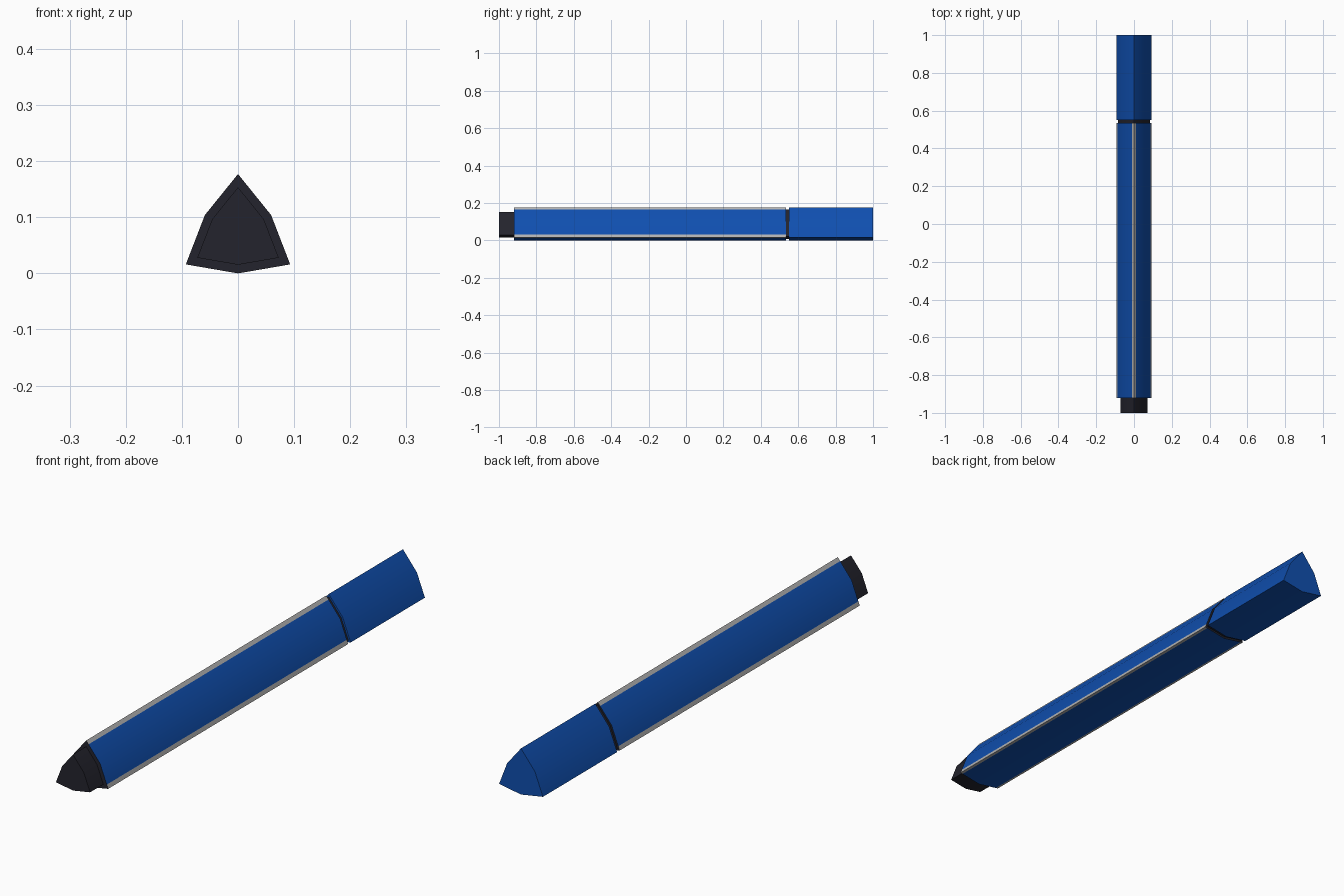
import bpy, bmesh, math
from mathutils import Vector

if "Cube" in bpy.data.objects:
    bpy.data.objects.remove(bpy.data.objects["Cube"])


def material(name, rgb):
    m = bpy.data.materials.new(name)
    m.diffuse_color = (*rgb, 1)
    m.use_nodes = True
    m.node_tree.nodes["Principled BSDF"].inputs["Base Color"].default_value = m.diffuse_color
    return m


BLUE = material("blue", (0.005, 0.078, 0.43))
DARK = material("dark_grey", (0.017, 0.017, 0.026))
GREY = material("light_grey", (0.45, 0.45, 0.45))

# Rounded-triangle section (x, z): sharp corners at even indices, bulges at odd
SECTION = [Vector(p) for p in ((0, 0.177), (0.059, 0.104), (0.093, 0.016),
                               (0, 0), (-0.093, 0.016), (-0.059, 0.104))]
CENTRE = Vector((0, 0.07))


def scaled(factor):
    return [CENTRE + (p - CENTRE) * factor for p in SECTION]


def striped_section(width, under):
    """Add points beside each corner; return points and the stripe edges."""
    pts, stripes = [], set()
    for i, p in enumerate(SECTION):
        if i % 2:
            pts.append(p)
            continue
        for j in (i - 1, i + 1):
            q = SECTION[j % 6]
            w = under if j % 6 == 3 else width
            side = p + (q - p).normalized() * w
            if j < i:
                pts += [side, p]
            else:
                pts.append(side)
        stripes |= {len(pts) - 3, len(pts) - 2}
    return pts, stripes


def prism(name, pts, y0, y1, mats, stripes=(), front=0, back=0):
    bm = bmesh.new()
    a = [bm.verts.new((p.x, y0, p.y)) for p in pts]
    b = [bm.verts.new((p.x, y1, p.y)) for p in pts]
    n = len(pts)
    bm.faces.new(a).material_index = front
    bm.faces.new(b).material_index = back
    for i in range(n):
        k = (i + 1) % n
        f = bm.faces.new((a[i], a[k], b[k], b[i]))
        f.material_index = 1 if i in stripes else 0
    bmesh.ops.recalc_face_normals(bm, faces=bm.faces)
    me = bpy.data.meshes.new(name)
    bm.to_mesh(me)
    bm.free()
    for m in mats:
        me.materials.append(m)
    ob = bpy.data.objects.new(name, me)
    bpy.context.collection.objects.link(ob)
    bpy.context.view_layer.objects.active = ob
    ob.select_set(True)
    bpy.ops.object.shade_smooth_by_angle(angle=math.radians(35))
    ob.select_set(False)
    return ob


# Barrel with grey corner stripes and dark ends
pts, stripes = striped_section(0.016, 0.010)
prism("barrel", pts, -0.92, 0.535, (BLUE, GREY, DARK), stripes, front=2, back=2)
# Cap, dark joint between cap and barrel, and end plug
prism("cap", SECTION, 0.55, 1.0, (BLUE,))
prism("joint", scaled(0.9), 0.53, 0.555, (DARK,))
prism("end_plug", scaled(0.78), -1.0, -0.915, (DARK,))
